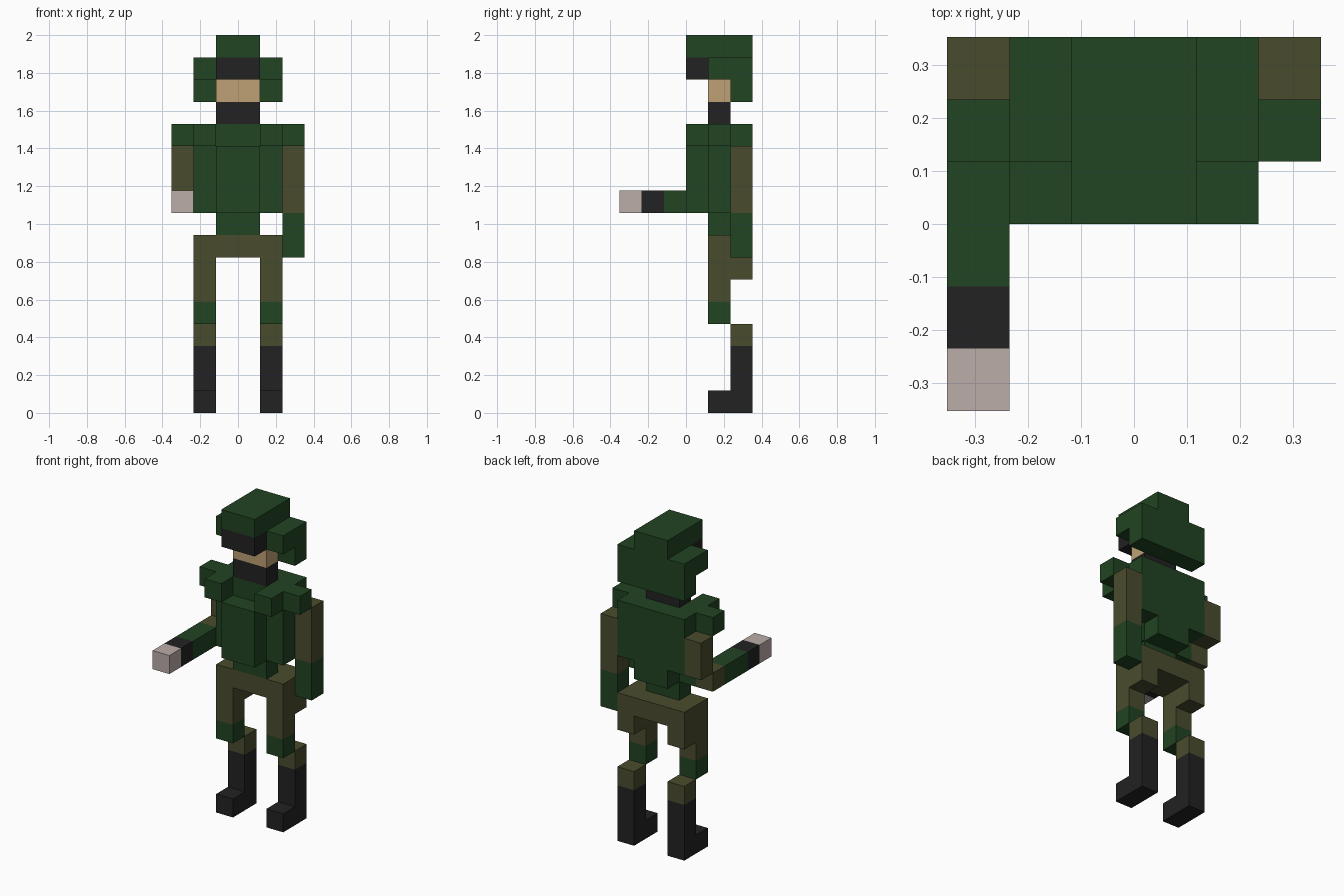
import bpy, bmesh

cube = bpy.data.objects.get("Cube")
if cube:
    bpy.data.objects.remove(cube, do_unlink=True)

U = 2 / 17  # one block


def srgb(*rgb):
    lin = [((c / 255 + 0.055) / 1.055) ** 2.4 for c in rgb]
    return (*lin, 1.0)


def material(name, color):
    m = bpy.data.materials.new(name)
    m.use_nodes = True
    m.diffuse_color = color
    bsdf = next(n for n in m.node_tree.nodes if n.type == 'BSDF_PRINCIPLED')
    bsdf.inputs["Base Color"].default_value = color
    return m


GREEN = material("forest green", srgb(33, 68, 34))
OLIVE = material("olive cloth", srgb(73, 76, 45))
BLACK = material("black", srgb(34, 34, 35))
TAN = material("tan skin", srgb(190, 161, 116))
PALE = material("pale skin", srgb(188, 173, 169))


def part(name, mat, *boxes):
    """One object from boxes given in blocks as (x0, x1, y0, y1, z0, z1)."""
    bm = bmesh.new()
    for x0, x1, y0, y1, z0, z1 in boxes:
        verts = bmesh.ops.create_cube(bm, size=1)["verts"]
        for v in verts:
            v.co.x = U * (x1 if v.co.x > 0 else x0)
            v.co.y = U * (y1 if v.co.y > 0 else y0)
            v.co.z = U * (z1 if v.co.z > 0 else z0)
    mesh = bpy.data.meshes.new(name)
    bm.to_mesh(mesh)
    bm.free()
    mesh.materials.append(mat)
    obj = bpy.data.objects.new(name, mesh)
    bpy.context.collection.objects.link(obj)
    return obj


def pair(name, mat, *boxes):
    """The part on the left (+x) and its mirror image on the right."""
    part("left_" + name, mat, *boxes)
    part("right_" + name, mat, *[(-b[1], -b[0], *b[2:]) for b in boxes])


# Legs
pair("boot", BLACK, (1, 2, 1, 3, 0, 1), (1, 2, 2, 3, 1, 3))
pair("shin", OLIVE, (1, 2, 2, 3, 3, 4))
pair("knee_pad", GREEN, (1, 2, 1, 2, 4, 5))
pair("thigh", OLIVE, (1, 2, 1, 2, 5, 7), (1, 2, 2, 3, 6, 7))
part("pelvis", OLIVE, (-2, 2, 1, 3, 7, 8))

# Torso and vest
part("waist", GREEN, (-1, 1, 1, 2, 8, 9))
part("torso", GREEN, (-1, 1, 1, 3, 9, 13))
part("chest_plate", GREEN, (-1, 1, 0, 1, 9, 12))
pair("torso_side", GREEN, (1, 2, 1, 2, 9, 10), (1, 2, 1, 3, 10, 13))
pair("vest_strap", GREEN, (1, 2, 0, 1, 12, 13))
pair("shoulder_pad", GREEN, (2, 3, 1, 2, 12, 13))

# Hanging left arm
part("left_upper_arm", OLIVE, (2, 3, 2, 3, 9, 12))
part("left_forearm", GREEN, (2, 3, 2, 3, 7, 9))

# Outstretched right arm
part("right_upper_arm", OLIVE, (-3, -2, 2, 3, 10, 12))
part("right_elbow", OLIVE, (-3, -2, 1, 2, 9, 10))
part("right_forearm", GREEN, (-3, -2, -1, 1, 9, 10))
part("right_cuff", BLACK, (-3, -2, -2, -1, 9, 10))
part("right_hand", PALE, (-3, -2, -3, -2, 9, 10))

# Head and helmet
part("neck", BLACK, (-1, 1, 1, 2, 13, 14))
part("face", TAN, (-1, 1, 1, 2, 14, 15))
part("goggles", BLACK, (-1, 1, 0, 1, 15, 16))
part("helmet", GREEN, (-1, 1, 0, 3, 16, 17), (-1, 1, 1, 3, 15, 16),
     (-1, 1, 2, 3, 14, 15))
pair("helmet_side", GREEN, (1, 2, 1, 3, 15, 16), (1, 2, 2, 3, 14, 15))
